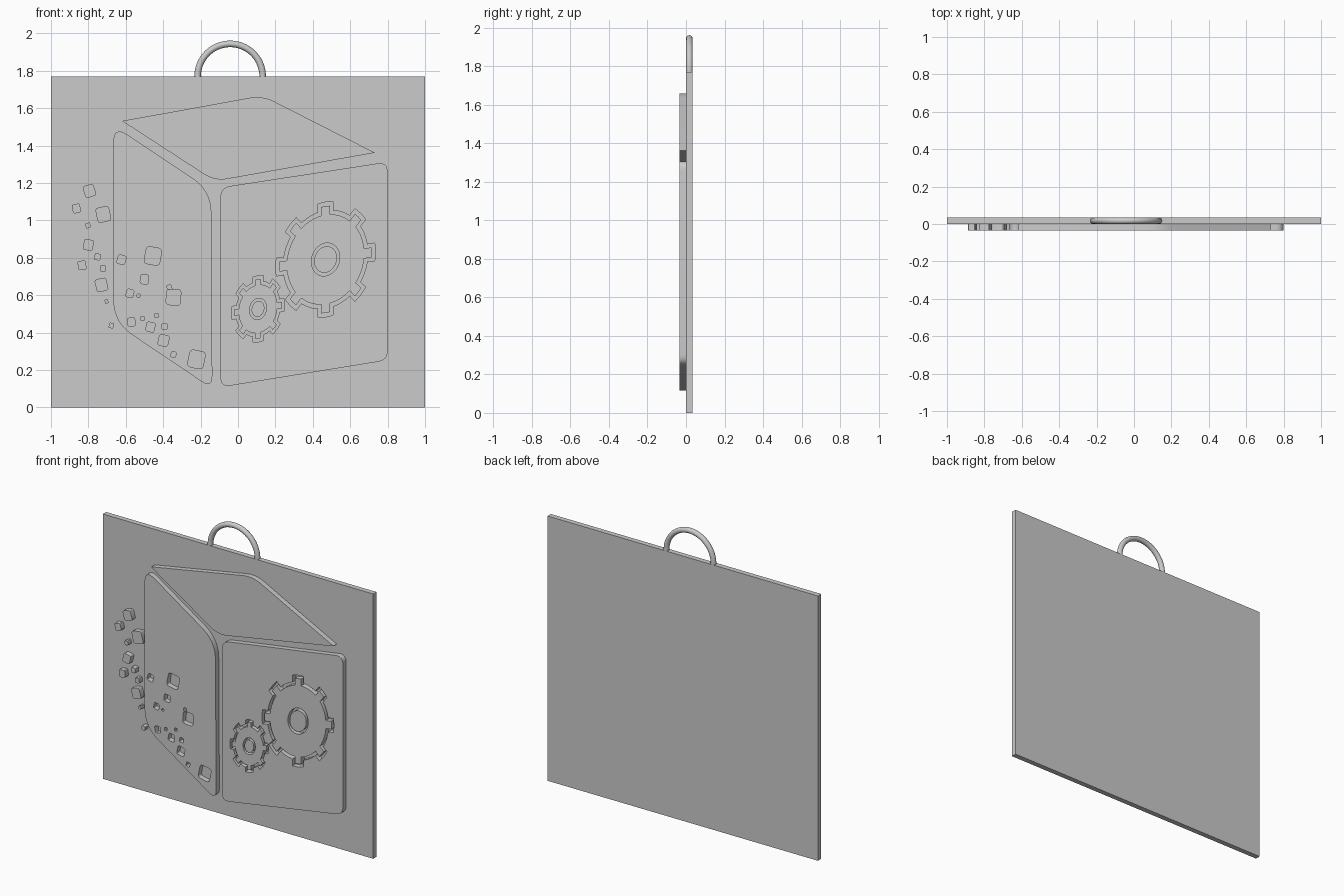
import bpy
import bmesh
import random
from math import cos, sin, pi, tau
from mathutils import Vector, Matrix

random.seed(4)
cube = bpy.data.objects.get("Cube")
if cube:
    bpy.data.objects.remove(cube)

grey = bpy.data.materials.new("plain_grey")
grey.use_nodes = True
colour = (0.6, 0.6, 0.6, 1)
grey.diffuse_color = colour
grey.node_tree.nodes["Principled BSDF"].inputs["Base Color"].default_value = colour

PLATE = 0.035     # plate thickness, behind y = 0
RELIEF = 0.035    # relief height, in front of y = 0
SINK = 0.005      # relief sunk into the plate
TOP = 1.77        # top edge of the plate
SLANT = 0.155     # rise of the gear face along x


def finish(obj):
    """Turn a curve into a clean mesh with sharp edges kept."""
    bpy.ops.object.select_all(action='DESELECT')
    obj.select_set(True)
    bpy.context.view_layer.objects.active = obj
    if obj.type == 'CURVE':
        bpy.ops.object.convert(target='MESH')
        obj = bpy.context.view_layer.objects.active
    bm = bmesh.new()
    bm.from_mesh(obj.data)
    bmesh.ops.remove_doubles(bm, verts=bm.verts, dist=0.00001)
    bmesh.ops.recalc_face_normals(bm, faces=bm.faces)
    bm.to_mesh(obj.data)
    bm.free()
    bpy.ops.object.shade_smooth_by_angle()
    obj.data.materials.clear()
    obj.data.materials.append(grey)
    return obj


def add_spline(data, points, cyclic=True):
    spline = data.splines.new('POLY')
    spline.points.add(len(points) - 1)
    for target, p in zip(spline.points, points):
        target.co = (*p, 0, 1)
    spline.use_cyclic_u = cyclic


def relief(name, outline, holes=()):
    """Extrude a flat outline, with holes, out of the plate front."""
    data = bpy.data.curves.new(name, 'CURVE')
    data.dimensions = '2D'
    data.fill_mode = 'BOTH'
    data.extrude = (RELIEF + SINK) / 2
    for points in (outline, *holes):
        add_spline(data, points)
    obj = bpy.data.objects.new(name, data)
    bpy.context.collection.objects.link(obj)
    obj.rotation_euler.x = pi / 2
    obj.location.y = (SINK - RELIEF) / 2
    return finish(obj)


def rounded(corners, steps=8):
    """Round each corner (x, z, cut length) with a small curve."""
    result = []
    for i, (x, z, cut) in enumerate(corners):
        c = Vector((x, z))
        before = Vector(corners[i - 1][:2]) - c
        after = Vector(corners[(i + 1) % len(corners)][:2]) - c
        a = c + before.normalized() * cut
        b = c + after.normalized() * cut
        for k in range(steps + 1):
            t = k / steps
            result.append(tuple(a * (1 - t) ** 2 + c * 2 * t * (1 - t) + b * t * t))
    return result


def fragment(x, z, size):
    """Small tilted square with softened corners."""
    turn = Matrix.Rotation(random.uniform(-0.35, 0.35), 2)
    h = size / 2
    corners = []
    for sx, sz in ((-1, -1), (1, -1), (1, 1), (-1, 1)):
        p = turn @ Vector((sx * h * 0.95, sz * h * 1.05))
        corners.append((x + p.x, z + p.y, size * 0.22))
    return rounded(corners, 3)


def on_face(gear, angle, r):
    """Polar point on the slanted face."""
    cx, cz, rx, rz = gear
    dx = rx * r * cos(angle)
    return cx + dx, cz + rz * r * sin(angle) + SLANT * dx


def ring(gear, r):
    return [on_face(gear, tau * i / 40, r) for i in range(40)]


def toothed(gear, tip, root, half):
    """Outline of an eight-toothed gear."""
    points = []
    for i in range(8):
        mid = i * tau / 8
        for offset in (-half, 0, half):
            points.append(on_face(gear, mid + offset, tip))
        start = half * 1.15
        for k in range(6):
            points.append(on_face(gear, mid + start + (tau / 8 - 2 * start) * k / 5, root))
    return points


# Back plate
bm = bmesh.new()
bmesh.ops.create_cube(bm, size=1)
bmesh.ops.scale(bm, vec=(2, PLATE, TOP), verts=bm.verts)
bmesh.ops.translate(bm, vec=(0, PLATE / 2, TOP / 2), verts=bm.verts)
mesh = bpy.data.meshes.new("back_plate")
bm.to_mesh(mesh)
bm.free()
plate = bpy.data.objects.new("back_plate", mesh)
bpy.context.collection.objects.link(plate)
finish(plate)

# Hanging loop
data = bpy.data.curves.new("hanging_loop", 'CURVE')
data.dimensions = '3D'
data.bevel_depth = PLATE / 2
data.bevel_resolution = 5
data.use_fill_caps = True
arc = [(0.174 * cos(pi * i / 40), 0.174 * sin(pi * i / 40)) for i in range(41)]
add_spline(data, [(0.174, -0.01), *arc, (-0.174, -0.01)], cyclic=False)
loop = bpy.data.objects.new("hanging_loop", data)
bpy.context.collection.objects.link(loop)
loop.rotation_euler.x = pi / 2
loop.location = (-0.042, PLATE / 2, TOP)
finish(loop)

# Top panel
relief("top_panel", rounded([(-0.62, 1.532, 0.006), (-0.124, 1.21, 0.07),
                             (0.732, 1.362, 0.006), (0.131, 1.668, 0.07)]))

# Crumbling side panel with square holes
holes = [(-.455, .81, .088), (-.623, .79, .045), (-.5, .685, .046), (-.578, .61, .04),
         (-.532, .598, .017), (-.345, .59, .08), (-.367, .642, .024), (-.51, .476, .02),
         (-.57, .457, .042), (-.468, .43, .047), (-.436, .492, .02), (-.393, .433, .03),
         (-.398, .358, .056), (-.345, .283, .028), (-.222, .257, .088)]
relief("right_panel", rounded([(-0.666, 0.456, 0.12), (-0.137, 0.1, 0.07),
                               (-0.143, 1.16, 0.12), (-0.666, 1.508, 0.09)]),
       [fragment(*h) for h in holes])

# Loose fragments
pieces = [(-.794, 1.158, .063), (-.864, 1.064, .046), (-.72, 1.032, .078), (-.802, .973, .027),
          (-.8, .869, .056), (-.751, .805, .034), (-.834, .76, .047), (-.722, .743, .032),
          (-.73, .655, .067), (-.703, .567, .02), (-.677, .438, .027)]
for i, piece in enumerate(pieces):
    relief(f"loose_fragment_{i + 1}", fragment(*piece))

# Gears: each is an island in the panel, parted by a narrow groove
# name: (centre x, centre z, radius x, radius z), root, tooth half angle, groove, hub
gears = {
    "large": ((0.468, 0.791, 0.266, 0.307), 0.85, 0.155, 0.07, 0.285),
    "small": ((0.107, 0.527, 0.142, 0.177), 0.83, 0.2, 0.1, 0.32),
}
panel_holes = []
for name, (gear, root, half, groove, hub) in gears.items():
    panel_holes.append(toothed(gear, 1, root, half))
    relief(f"{name}_gear", toothed(gear, 1 - groove, root - groove, half - groove * 0.85),
           [ring(gear, hub)])
    relief(f"{name}_gear_hub", ring(gear, hub - groove * 0.8))

# Gear panel
relief("left_panel", rounded([(-0.094, 0.108, 0.055), (0.8, 0.253, 0.05),
                              (0.8, 1.313, 0.055), (-0.094, 1.176, 0.055)]),
       panel_holes)
